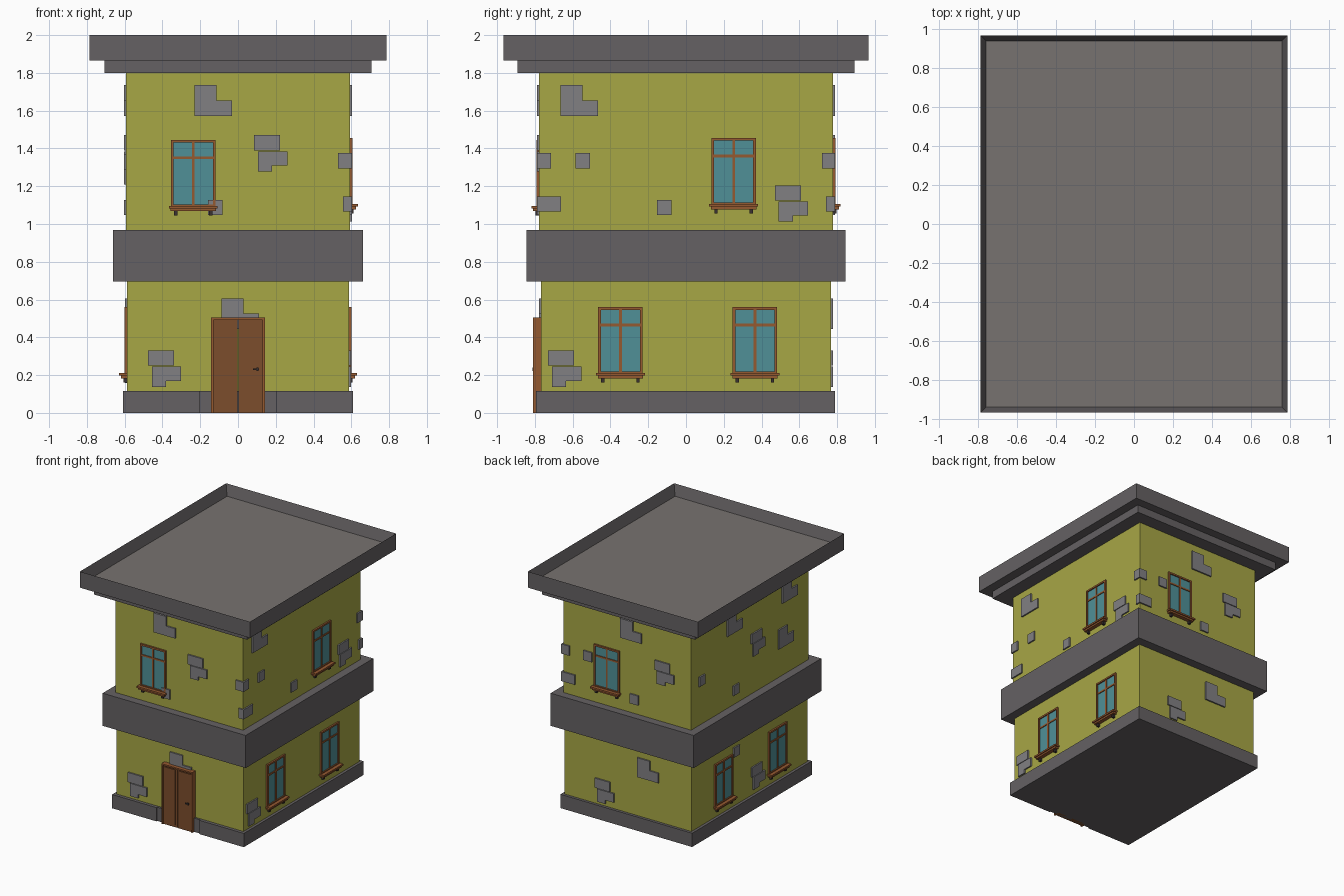
import bpy, bmesh, math
from mathutils import Matrix

if "Cube" in bpy.data.objects:
    bpy.data.objects.remove(bpy.data.objects["Cube"])

def mat(name, r, g, b):
    m = bpy.data.materials.new(name)
    m.diffuse_color = (r, g, b, 1)
    m.use_nodes = True
    m.node_tree.nodes["Principled BSDF"].inputs["Base Color"].default_value = m.diffuse_color
    return m

WALL = mat("yellow_plaster", .39, .385, .06)
DARK = mat("dark_concrete", .13, .12, .125)
FLOOR = mat("roof_felt", .185, .17, .16)
BRICK = mat("grey_brick", .22, .215, .225)
WOOD = mat("frame_wood", .30, .10, .03)
DOOR = mat("door_wood", .2, .075, .025)
GLASS = mat("teal_glass", .08, .28, .31)
METAL = mat("dark_metal", .04, .03, .03)

# Half sizes of the walls: (x, y) for the lower and upper storey
LOWER, UPPER = (.587, .767), (.592, .777)
FRONT, RIGHT, BACK, LEFT = range(4)

def boxes(name, material, items, side=FRONT, storey=None):
    """Boxes (u0, u1, d0, d1, z0, z1); with a storey, u runs along that wall and d points out of it."""
    bm = bmesh.new()
    for u0, u1, a0, a1, z0, z1 in items:
        if storey:
            off = storey[1] if side in (FRONT, BACK) else storey[0]
            a0, a1 = -off - a1, -off - a0
        m = Matrix.Translation(((u0 + u1) / 2, (a0 + a1) / 2, (z0 + z1) / 2)) @ \
            Matrix.Diagonal((u1 - u0, a1 - a0, z1 - z0, 1))
        bmesh.ops.create_cube(bm, size=1, matrix=m)
    bm.transform(Matrix.Rotation(side * math.pi / 2, 4, 'Z'))
    me = bpy.data.meshes.new(name)
    bm.to_mesh(me)
    bm.free()
    me.materials.append(material)
    ob = bpy.data.objects.new(name, me)
    bpy.context.collection.objects.link(ob)
    return ob

def slab(name, material, x, y, z0, z1):
    return boxes(name, material, [(-x, x, -y, y, z0, z1)])

# Main masses
slab("lower_walls", WALL, *LOWER, .1, .70)
slab("upper_walls", WALL, *UPPER, .96, 1.81)
slab("floor_band", DARK, .662, .844, .695, .968)
slab("cornice", DARK, .708, .892, 1.80, 1.865)
boxes("plinth", DARK, [(-.61, .61, -.784, .79, 0, .115),
                       (-.61, -.2, -.794, -.784, 0, .115),
                       (.2, .61, -.794, -.784, 0, .115)])

# Roof slab with a sunken top
roof = slab("roof", DARK, .787, .967, 1.865, 2.0)
roof.data.materials.append(FLOOR)
bm = bmesh.new()
bm.from_mesh(roof.data)
top = max(bm.faces, key=lambda f: f.calc_center_median().z)
bmesh.ops.inset_region(bm, faces=[top], thickness=.041)
top.material_index = 1
bmesh.ops.translate(bm, verts=top.verts, vec=(0, 0, -.09))
bm.to_mesh(roof.data)
bm.free()

# Windows: frame with bars, glass, stepped sill and brackets
def window(name, side, storey, u, z):
    w, h, t = .118, .355, .014
    zb = z + h - .095
    boxes(name + "_frame", WOOD, [
        (u - w, u - w + t, -.01, .014, z, z + h), (u + w - t, u + w, -.01, .014, z, z + h),
        (u - w + t, u + w - t, -.01, .014, z + h - t, z + h), (u - w + t, u + w - t, -.01, .014, z, z + t),
        (u - .007, u + .007, -.01, .010, z + t, z + h - t),
        (u - w + t, u - .007, -.01, .010, zb - .007, zb + .007),
        (u + .007, u + w - t, -.01, .010, zb - .007, zb + .007)], side, storey)
    boxes(name + "_glass", GLASS, [(u - w + t, u + w - t, -.01, .004, z + t, z + h - t)], side, storey)
    boxes(name + "_sill", WOOD, [(u - .129, u + .129, -.01, .042, z - .008, z + .006),
                                 (u - .12, u + .12, -.01, .033, z - .022, z - .008)], side, storey)
    boxes(name + "_brackets", METAL, [(u + s * .093 - .009, u + s * .093 + .009, -.01, .02, z - .045, z - .022)
                                      for s in (-1, 1)], side, storey)

window("front_upper_window", FRONT, UPPER, -.237, 1.09)
window("right_upper_window", RIGHT, UPPER, .252, 1.10)
window("back_upper_window", BACK, UPPER, -.185, 1.10)
for side, label in ((RIGHT, "right"), (LEFT, "left")):
    for u, end in ((-.347, "first"), (.365, "second")):
        window(f"{label}_lower_{end}_window", side, LOWER, u, .205)

# Door: frame, two leaves with raised panels, handle
boxes("door_frame", WOOD, [(-.143, -.131, -.01, .043, 0, .505), (.131, .143, -.01, .043, 0, .505),
                           (-.131, .131, -.01, .043, .493, .505)], FRONT, LOWER)
boxes("door_leaves", DOOR, [(-.131, -.002, -.01, .032, 0, .493), (.002, .131, -.01, .032, 0, .493),
                            (-.128, -.02, .032, .037, .02, .482), (.02, .128, .032, .037, .02, .482)],
      FRONT, LOWER)
boxes("door_handle", METAL, [(.08, .11, .04, .046, .226, .236), (.098, .108, .037, .046, .222, .24)],
      FRONT, LOWER)

# Exposed brick patches, placed by their top left corner
SHAPES = {
    "L": [(0, .117, -.08, 0), (0, .198, -.162, -.08)],
    "cluster": [(0, .138, -.08, 0), (.021, .096, -.192, -.085), (.096, .176, -.16, -.085)],
    "single": [(0, .077, -.08, 0)],
}
PATCHES = [
    (FRONT, UPPER, "L", -.23, 1.735), (FRONT, UPPER, "cluster", .085, 1.47),
    (FRONT, UPPER, "single", -.158, 1.128),
    (FRONT, LOWER, "L", -.087, .605), (FRONT, LOWER, "cluster", -.477, .33),
    (RIGHT, UPPER, "L", -.665, 1.735), (RIGHT, UPPER, "cluster", .47, 1.205),
    (RIGHT, UPPER, "single", -.585, 1.375), (RIGHT, UPPER, "single", -.154, 1.128),
    (RIGHT, LOWER, "cluster", -.73, .33),
    (BACK, UPPER, "L", -.06, 1.735), (BACK, UPPER, "cluster", .26, 1.47),
    (BACK, UPPER, "single", -.40, 1.375), (BACK, UPPER, "single", .03, 1.128),
    (BACK, LOWER, "L", .09, .605), (BACK, LOWER, "cluster", -.30, .33),
    (LEFT, UPPER, "L", -.31, 1.735), (LEFT, UPPER, "L", .42, 1.735), (LEFT, UPPER, "L", .37, 1.37),
    (LEFT, UPPER, "cluster", .01, 1.47), (LEFT, UPPER, "single", -.68, 1.375),
    (LEFT, UPPER, "single", -.23, 1.128),
    (LEFT, LOWER, "single", -.215, .605), (LEFT, LOWER, "cluster", .02, .35),
]
for i, (side, storey, shape, u, z) in enumerate(PATCHES):
    boxes(f"brick_patch_{i}", BRICK,
          [(u + a, u + b, -.01, .012, z + c, z + d) for a, b, c, d in SHAPES[shape]], side, storey)

# Corner bricks on the two right-hand corners
boxes("corner_bricks", BRICK, [(.53, .604, -.789, -.715, 1.295, 1.375), (.556, .604, -.789, -.663, 1.065, 1.145),
                               (.53, .604, .72, .789, 1.295, 1.375), (.48, .604, .742, .789, 1.065, 1.145)])
